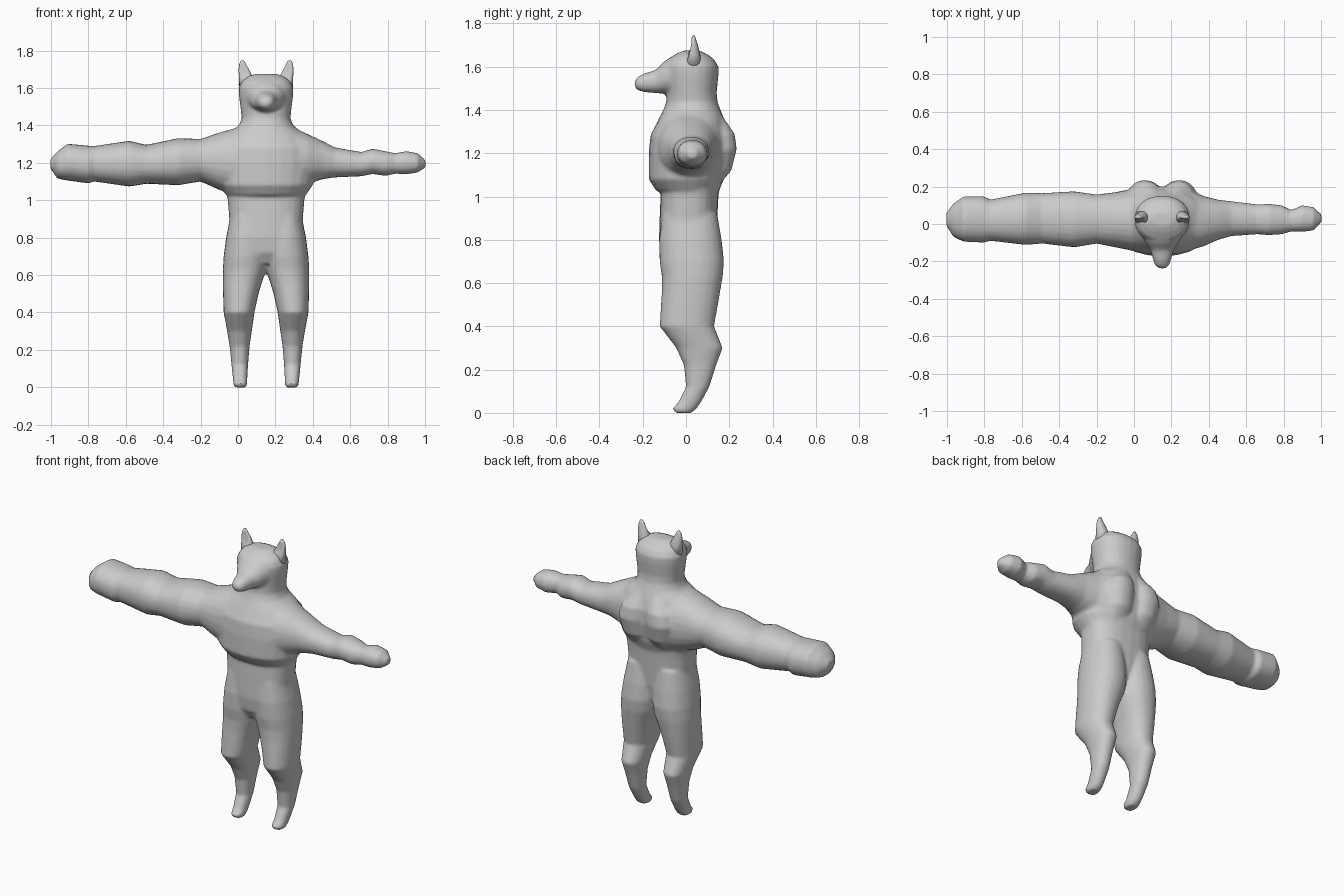
import bpy, bmesh
from math import cos, sin, pi
from mathutils import Vector

CX = 0.15          # the body's own mid-line


def loft(bm, axis, sections, n=24, power=2.2, mirror=False):
    """Closed skin through rounded sections: (position, a_min, a_max, b_min, b_max)."""
    rings = []
    for p, a0, a1, b0, b1 in sections:
        ring = []
        for i in range(n):
            t = 2 * pi * i / n
            c, s = cos(t), sin(t)
            c = abs(c) ** (2 / power) * (1 if c > 0 else -1)
            s = abs(s) ** (2 / power) * (1 if s > 0 else -1)
            a = (a0 + a1) / 2 + (a1 - a0) / 2 * c
            b = (b0 + b1) / 2 + (b1 - b0) / 2 * s
            co = {'x': (p, a, b), 'y': (a, p, b), 'z': (a, b, p)}[axis]
            if mirror:
                co = (2 * CX - co[0], co[1], co[2])
            ring.append(bm.verts.new(co))
        rings.append(ring)
    faces = [bm.faces.new(rings[0]), bm.faces.new(rings[-1])]
    for r0, r1 in zip(rings, rings[1:]):
        for i in range(n):
            j = (i + 1) % n
            faces.append(bm.faces.new((r0[i], r0[j], r1[j], r1[i])))
    bmesh.ops.recalc_face_normals(bm, faces=faces)


def centred(rows):
    """(z, half width, front, back) rows about the mid-line."""
    return [(z, CX - w, CX + w, f, b) for z, w, f, b in rows]


def finish(bm, name):
    me = bpy.data.meshes.new(name)
    bm.to_mesh(me)
    bm.free()
    ob = bpy.data.objects.new(name, me)
    bpy.context.collection.objects.link(ob)
    me.polygons.foreach_set("use_smooth", [True] * len(me.polygons))
    return ob


bm = bmesh.new()

# waist and hips
loft(bm, 'z', centred([
    (0.66, 0.12, -0.08, 0.07), (0.72, 0.20, -0.115, 0.125),
    (0.80, 0.205, -0.125, 0.14), (0.90, 0.197, -0.122, 0.145),
    (1.00, 0.205, -0.118, 0.15), (1.10, 0.22, -0.11, 0.16)]), power=2.5)

# chest, overhanging the waist
loft(bm, 'z', centred([
    (1.01, 0.17, -0.10, 0.13), (1.03, 0.215, -0.14, 0.155),
    (1.08, 0.25, -0.172, 0.175), (1.20, 0.27, -0.172, 0.20),
    (1.28, 0.26, -0.165, 0.20), (1.35, 0.21, -0.13, 0.18),
    (1.40, 0.145, -0.105, 0.16), (1.44, 0.13, -0.09, 0.145)]))

# two shoulder blades with a groove between them
for m in (False, True):
    loft(bm, 'z', [(1.05, 0.16, 0.30, 0.02, 0.15), (1.12, 0.15, 0.32, 0.02, 0.21),
                   (1.22, 0.145, 0.34, 0.02, 0.235), (1.29, 0.145, 0.32, 0.02, 0.225),
                   (1.37, 0.15, 0.25, 0.02, 0.17)], mirror=m)

# neck and skull
loft(bm, 'z', centred([
    (1.36, 0.15, -0.10, 0.16), (1.43, 0.13, -0.092, 0.147),
    (1.48, 0.135, -0.09, 0.142), (1.56, 0.145, -0.10, 0.15),
    (1.60, 0.147, -0.10, 0.15), (1.635, 0.13, -0.085, 0.13),
    (1.66, 0.10, -0.045, 0.095), (1.675, 0.06, -0.01, 0.06)]))

# muzzle
loft(bm, 'y', [(y, CX - w, CX + w, lo, hi) for y, w, lo, hi in [
    (0.02, 0.13, 1.47, 1.665), (-0.06, 0.11, 1.475, 1.645),
    (-0.10, 0.088, 1.475, 1.625), (-0.14, 0.062, 1.478, 1.585),
    (-0.19, 0.048, 1.482, 1.57), (-0.22, 0.038, 1.49, 1.555),
    (-0.238, 0.018, 1.505, 1.535)]])

# legs
for m in (False, True):
    loft(bm, 'z', [
        (0.00, 0.255, 0.32, -0.05, 0.025), (0.02, 0.25, 0.325, -0.062, 0.05),
        (0.05, 0.25, 0.328, -0.035, 0.07), (0.12, 0.246, 0.335, 0.0, 0.108),
        (0.22, 0.238, 0.345, -0.01, 0.14), (0.30, 0.226, 0.358, -0.045, 0.17),
        (0.40, 0.212, 0.377, -0.122, 0.13), (0.50, 0.19, 0.38, -0.116, 0.148),
        (0.56, 0.172, 0.381, -0.112, 0.158), (0.63, 0.147, 0.381, -0.112, 0.17),
        (0.70, 0.135, 0.377, -0.122, 0.176), (0.80, 0.135, 0.364, -0.124, 0.165),
        (0.92, 0.15, 0.34, -0.11, 0.145)], mirror=m)

# heavy arm
loft(bm, 'x', [
    (-1.003, -0.01, 0.06, 1.17, 1.22), (-0.965, -0.07, 0.11, 1.115, 1.262),
    (-0.91, -0.095, 0.148, 1.105, 1.302), (-0.80, -0.10, 0.148, 1.09, 1.292),
    (-0.77, -0.09, 0.13, 1.10, 1.29), (-0.58, -0.112, 0.168, 1.073, 1.318),
    (-0.49, -0.105, 0.165, 1.088, 1.296), (-0.32, -0.125, 0.175, 1.08, 1.332),
    (-0.20, -0.105, 0.158, 1.10, 1.328), (-0.10, -0.125, 0.17, 1.055, 1.362),
    (0.0, -0.145, 0.19, 1.02, 1.39), (0.10, -0.13, 0.19, 1.02, 1.39)])

# slim arm
loft(bm, 'x', [
    (0.20, -0.13, 0.19, 1.02, 1.39), (0.30, -0.14, 0.185, 1.03, 1.387),
    (0.37, -0.12, 0.15, 1.085, 1.355), (0.45, -0.085, 0.13, 1.112, 1.318),
    (0.52, -0.065, 0.122, 1.122, 1.282), (0.66, -0.055, 0.105, 1.128, 1.258),
    (0.72, -0.06, 0.108, 1.14, 1.276), (0.79, -0.055, 0.10, 1.13, 1.262),
    (0.84, -0.04, 0.075, 1.142, 1.252), (0.90, -0.042, 0.10, 1.138, 1.262),
    (0.96, -0.035, 0.09, 1.148, 1.252), (1.003, 0.01, 0.05, 1.175, 1.215)])

# fuse all of it into one skin
body = finish(bm, "body")
mod = body.modifiers.new("fuse", 'REMESH')
mod.mode = 'VOXEL'
mod.voxel_size = 0.01
mod.use_smooth_shade = True
mod = body.modifiers.new("soften", 'SMOOTH')
mod.factor = 0.5
mod.iterations = 4

# pointed ears, hollowed at the front
for side, m in (("right", False), ("left", True)):
    bm = bmesh.new()
    loft(bm, 'z', [
        (1.60, 0.215, 0.293, -0.01, 0.075), (1.66, 0.222, 0.295, 0.0, 0.065),
        (1.70, 0.242, 0.297, 0.015, 0.055), (1.73, 0.258, 0.293, 0.025, 0.045),
        (1.747, 0.268, 0.284, 0.032, 0.039)], n=16, mirror=m)
    for v in bm.verts:
        if v.co.y < 0.03 and 1.65 < v.co.z < 1.72:
            depth = 1 - min(1, abs(abs(v.co.x - CX) - 0.115) / 0.03)
            v.co.y += 0.02 * depth
    finish(bm, side + "_ear")
